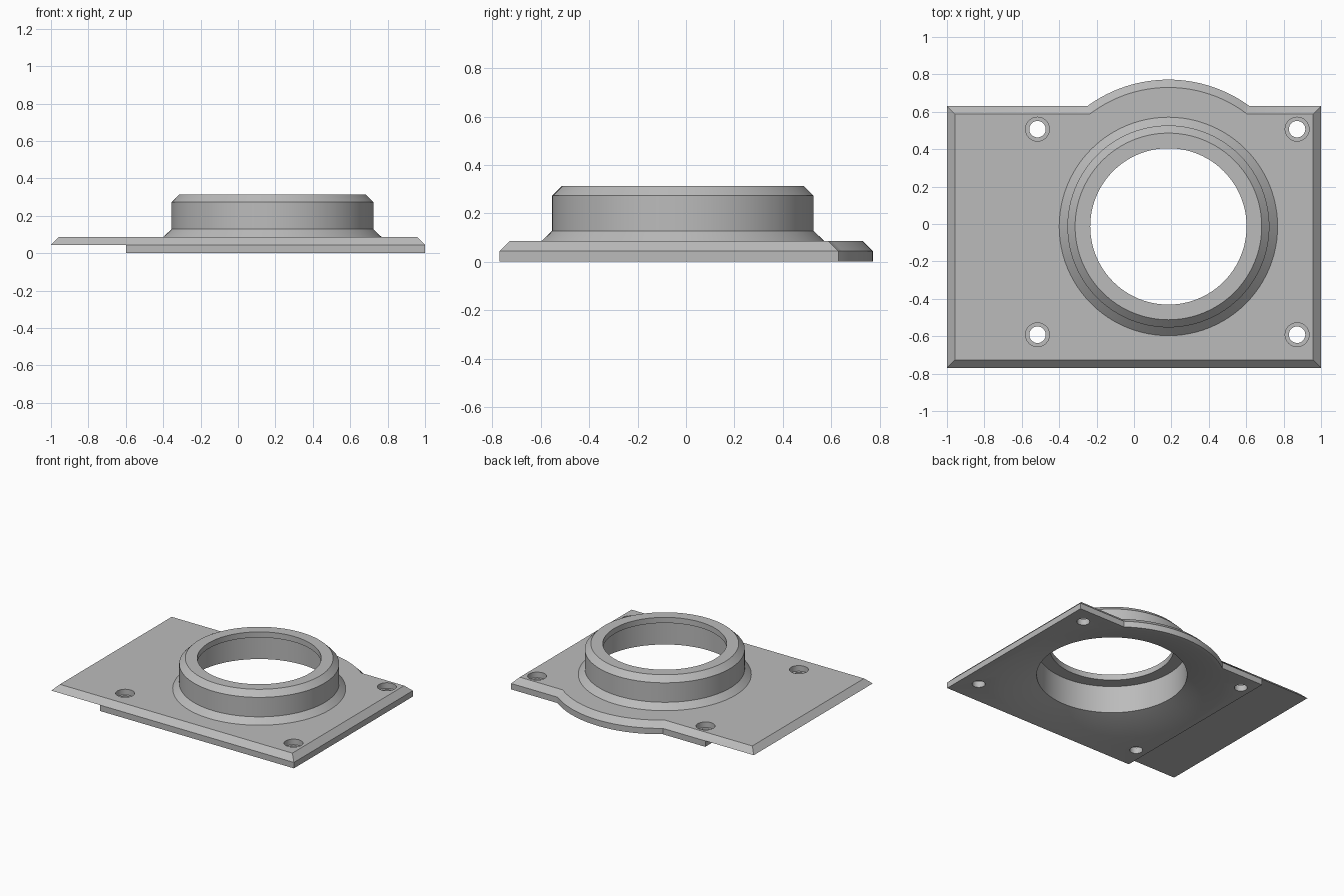
import bpy, bmesh
from math import cos, sin, pi, sqrt, atan2, radians
from mathutils import Matrix

if "Cube" in bpy.data.objects:
    bpy.data.objects.remove(bpy.data.objects["Cube"])

BORE = (0.184, -0.013)      # centre of the collar
LOBE = (0.184, 0.037)       # centre of the rounded back lobe
PLATE_TOP, RIM, BEVEL = 0.086, 0.044, 0.042

grey = bpy.data.materials.new("plain grey")
grey.use_nodes = True
grey.diffuse_color = (0.5, 0.5, 0.5, 1)
grey.node_tree.nodes["Principled BSDF"].inputs["Base Color"].default_value = (0.5, 0.5, 0.5, 1)


def make(name, bm):
    bmesh.ops.recalc_face_normals(bm, faces=bm.faces)
    mesh = bpy.data.meshes.new(name)
    bm.to_mesh(mesh)
    bm.free()
    mesh.materials.append(grey)
    obj = bpy.data.objects.new(name, mesh)
    bpy.context.collection.objects.link(obj)
    return obj


def loft(name, loops):
    """Closed solid through equal-length point loops."""
    bm = bmesh.new()
    rings = [[bm.verts.new(p) for p in loop] for loop in loops]
    n = len(rings[0])
    for a, b in zip(rings, rings[1:]):
        for i in range(n):
            j = (i + 1) % n
            bm.faces.new((a[i], a[j], b[j], b[i]))
    bm.faces.new(rings[0][::-1])
    bm.faces.new(rings[-1])
    return make(name, bm)


def turned(name, centre, profile, sides):
    """Solid of revolution from (radius, height) pairs."""
    return loft(name, [[(centre[0] + r * cos(2 * pi * i / sides),
                         centre[1] + r * sin(2 * pi * i / sides), z)
                        for i in range(sides)] for r, z in profile])


def outline(inset, z, steps=32):
    """Rectangle with a round lobe on the back edge, shrunk by inset."""
    x, front, back, r = 1 - inset, -0.77 + inset, 0.63 - inset, 0.735 - inset
    rise = back - LOBE[1]
    start = atan2(rise, sqrt(r * r - rise * rise))
    arc = [start + (pi - 2 * start) * i / steps for i in range(steps + 1)]
    return ([(-x, front, z), (x, front, z), (x, back, z)]
            + [(LOBE[0] + r * cos(a), LOBE[1] + r * sin(a), z) for a in arc]
            + [(-x, back, z)])


def combine(target, tool, operation):
    mod = target.modifiers.new("combine", "BOOLEAN")
    mod.operation, mod.solver, mod.object = operation, "EXACT", tool
    bpy.context.view_layer.objects.active = target
    bpy.ops.object.modifier_apply(modifier=mod.name)
    bpy.data.objects.remove(tool)


# Bevelled mounting plate
plate = loft("flanged_plate", [outline(0, 0), outline(0, RIM), outline(BEVEL, PLATE_TOP)])

# Step that leaves one end of the plate thin
bm = bmesh.new()
bmesh.ops.create_cube(bm, size=1, matrix=Matrix.Translation((-1.1, 0, RIM - 0.4998))
                      @ Matrix.Diagonal((1, 3, 1, 1)))
combine(plate, make("end_step_cutter", bm), "DIFFERENCE")

# Collar with flared foot and bevelled top
combine(plate, turned("collar", BORE, [(0.584, 0.07), (0.584, PLATE_TOP), (0.54, 0.128),
                                       (0.54, 0.273), (0.499, 0.314)], 96), "UNION")

# Bore: shallow cone below, wide barrel, narrow lip at the top
combine(plate, turned("bore_cutter", BORE, [(0.784, -0.01), (0.508, 0.07), (0.506, 0.272),
                                            (0.418, 0.272), (0.418, 0.4)], 96), "DIFFERENCE")

# Counterbored screw holes
for hx in (-0.516, 0.872):
    for hy in (-0.592, 0.507):
        combine(plate, turned("screw_cutter", (hx, hy), [(0.044, -0.1), (0.044, RIM),
                                                         (0.064, RIM), (0.064, 0.2)], 32),
                "DIFFERENCE")

# Smooth round walls, sharp corners
bpy.ops.object.select_all(action="DESELECT")
plate.select_set(True)
bpy.context.view_layer.objects.active = plate
bpy.ops.object.shade_smooth_by_angle(angle=radians(30))
